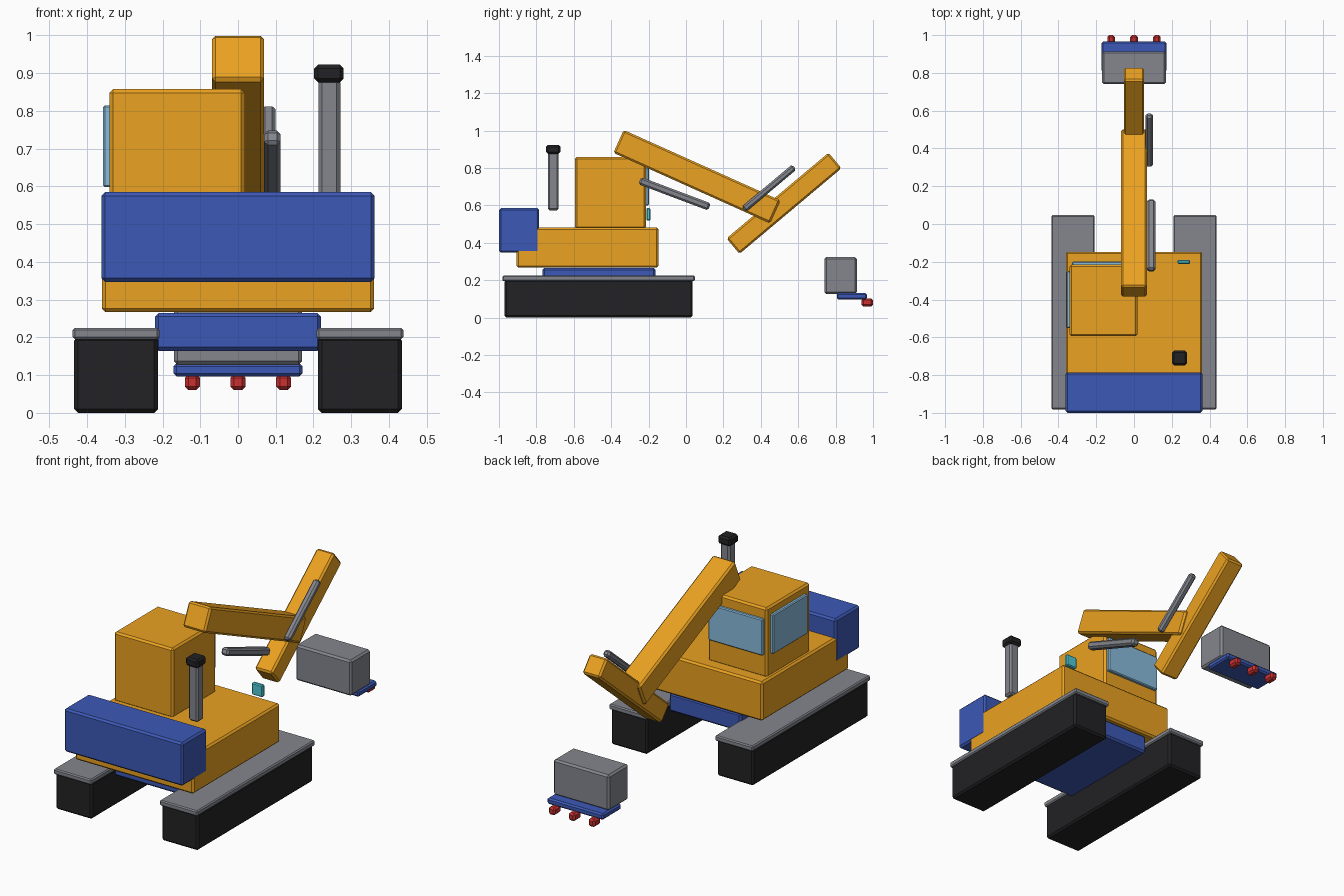
import bpy
import bmesh
from math import radians

if "Cube" in bpy.data.objects:
    bpy.data.objects.remove(bpy.data.objects["Cube"])


def material(name, rgb):
    m = bpy.data.materials.new(name)
    m.diffuse_color = (*rgb, 1)
    m.use_nodes = True
    m.node_tree.nodes["Principled BSDF"].inputs["Base Color"].default_value = m.diffuse_color
    return m


ORANGE = material("orange", (0.83, 0.36, 0.015))
BLUE = material("blue", (0.045, 0.1, 0.47))
BLACK = material("black", (0.016, 0.016, 0.018))
GREY = material("grey", (0.23, 0.24, 0.27))
GLASS = material("glass", (0.25, 0.5, 0.72))
CYAN = material("cyan", (0.08, 0.6, 0.68))
RED = material("red", (0.6, 0.03, 0.03))


def block(name, mat, center, size, tilt=0, bevel=0.01):
    """Box with chamfered edges, tilted about x by degrees."""
    bm = bmesh.new()
    bmesh.ops.create_cube(bm, size=1)
    bmesh.ops.scale(bm, vec=size, verts=bm.verts)
    bmesh.ops.bevel(bm, geom=bm.edges[:], offset=bevel, segments=1,
                    affect='EDGES', profile=0.5)
    me = bpy.data.meshes.new(name)
    bm.to_mesh(me)
    bm.free()
    me.materials.append(mat)
    ob = bpy.data.objects.new(name, me)
    ob.location = center
    ob.rotation_euler = (radians(tilt), 0, 0)
    bpy.context.collection.objects.link(ob)
    return ob


def span(name, mat, x, y, z, bevel=0.01):
    """Box given by its ranges along each axis."""
    ranges = (x, y, z)
    return block(name, mat, [(a + b) / 2 for a, b in ranges],
                 [b - a for a, b in ranges], 0, bevel)


# Tracks with grey guards
for side, s in (("left", -1), ("right", 1)):
    block(f"track_{side}", BLACK, (s * 0.323, -0.467, 0.101), (0.222, 1.006, 0.202))
    block(f"track_guard_{side}", GREY, (s * 0.323, -0.467, 0.21), (0.23, 1.028, 0.03), 0, 0.006)

# Undercarriage, deck and counterweight
span("undercarriage", BLUE, (-0.22, 0.22), (-0.767, -0.163), (0.164, 0.265))
span("deck", ORANGE, (-0.361, 0.361), (-0.906, -0.147), (0.267, 0.482))
span("counterweight", BLUE, (-0.362, 0.362), (-1.0, -0.785), (0.347, 0.585))

# Cab with windows
span("cab", ORANGE, (-0.341, 0.018), (-0.594, -0.215), (0.475, 0.858))
span("front_window", GLASS, (-0.327, 0.004), (-0.222, -0.198), (0.6, 0.8), 0.005)
span("side_window", GLASS, (-0.358, -0.335), (-0.55, -0.25), (0.598, 0.815), 0.005)

# Work light and exhaust
span("work_light", CYAN, (0.231, 0.297), (-0.212, -0.19), (0.519, 0.585), 0.005)
span("exhaust_pipe", GREY, (0.213, 0.271), (-0.739, -0.681), (0.573, 0.885))
span("exhaust_cap", BLACK, (0.202, 0.28), (-0.749, -0.671), (0.876, 0.923))

# Boom, stick and hydraulic rams
block("boom", ORANGE, (0, 0.058, 0.754), (0.138, 0.918, 0.134), -24.2)
block("stick", ORANGE, (0, 0.524, 0.611), (0.108, 0.712, 0.108), 40)
block("boom_ram", GREY, (0.091, -0.061, 0.662), (0.044, 0.398, 0.041), -20.6)
block("stick_ram", GREY, (0.081, 0.444, 0.692), (0.038, 0.352, 0.036), 40)

# Bucket with cutting lip and teeth
span("bucket", GREY, (-0.17, 0.17), (0.74, 0.914), (0.127, 0.323))
span("bucket_lip", BLUE, (-0.171, 0.171), (0.806, 0.967), (0.097, 0.131), 0.008)
for i, x in enumerate((-0.121, 0, 0.121)):
    span(f"bucket_tooth_{i + 1}", RED, (x - 0.02, x + 0.02), (0.938, 1.0), (0.06, 0.103))
